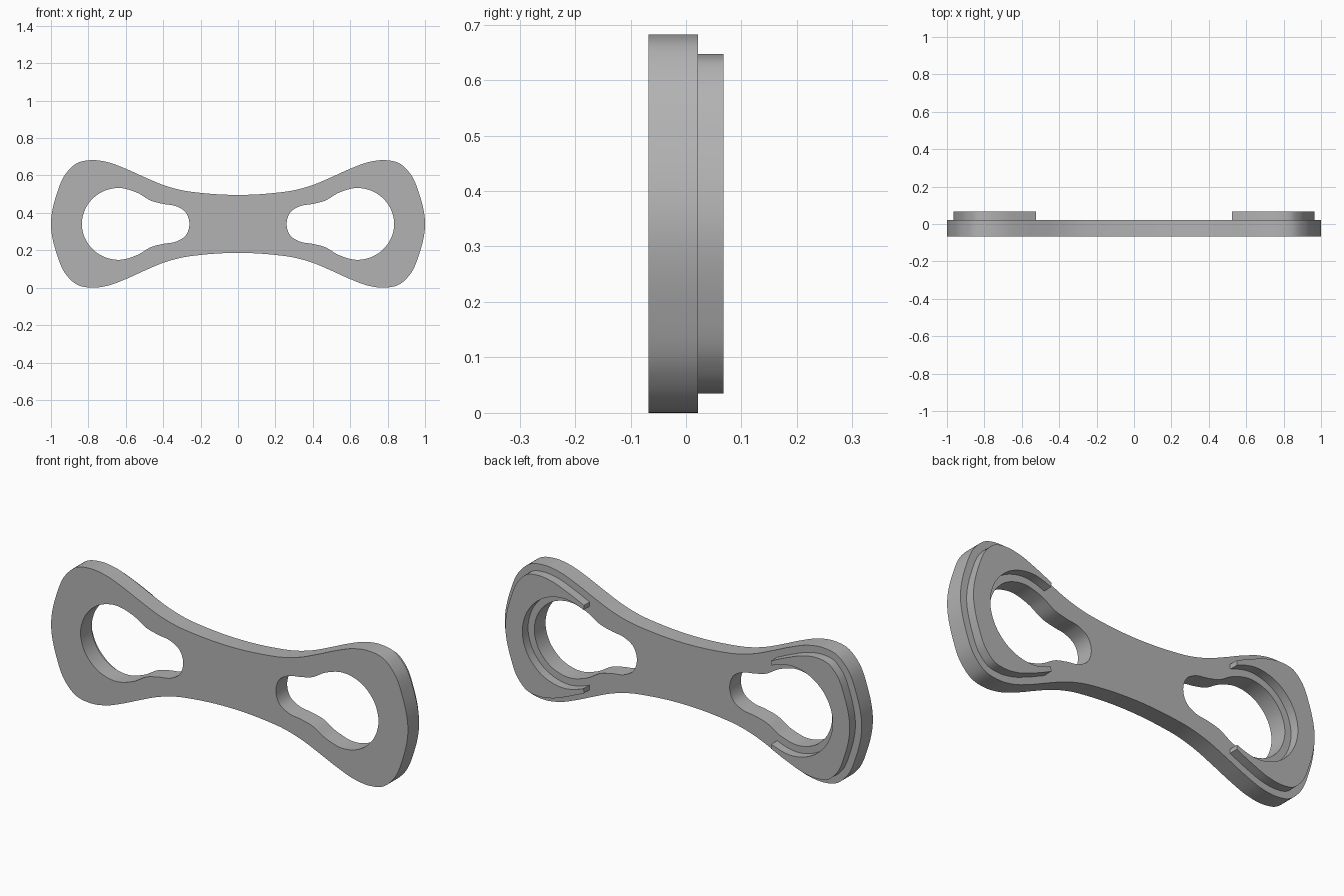
import bpy
from math import pi
from mathutils import Vector, Matrix
from mathutils.geometry import interpolate_bezier

cube = bpy.data.objects.get("Cube")
if cube:
    bpy.data.objects.remove(cube)

MID = 0.341          # height of the centre line
MARGIN = 0.035       # ledge left around each raised pad
PAD_START = 0.52     # where the pad arms end

grey = bpy.data.materials.new("plain_grey")
grey.use_nodes = True
grey.diffuse_color = (0.45, 0.45, 0.45, 1)
grey.node_tree.nodes["Principled BSDF"].inputs["Base Color"].default_value = grey.diffuse_color


def smooth_loop(points, steps=10):
    """Closed smooth curve through the points."""
    pts = [Vector(p) for p in points]
    n = len(pts)
    tangents = []
    for i in range(n):
        a, b = pts[i] - pts[i - 1], pts[(i + 1) % n] - pts[i]
        tangents.append((a / a.length * b.length + b / b.length * a.length) / (a.length + b.length))
    out = []
    for i in range(n):
        p, q = pts[i], pts[(i + 1) % n]
        d = (q - p).length / 3
        seg = interpolate_bezier(p, p + tangents[i] * d, q - tangents[(i + 1) % n] * d, q, steps + 1)
        out += [s.to_2d() for s in seg[:-1]]
    return out


def offset(loop, d):
    """Move a clockwise loop sideways; positive goes inward."""
    out = []
    for i, p in enumerate(loop):
        t = (loop[(i + 1) % len(loop)] - loop[i - 1]).normalized()
        out.append(p + Vector((t.y, -t.x)) * d)
    return out


def flip(points, sx, sz):
    return [(x * sx, z * sz) for x, z in points]


def slab(name, loops, y0, y1):
    """Extruded flat shape with holes, standing in the xz plane."""
    curve = bpy.data.curves.new(name + "_profile", "CURVE")
    curve.dimensions, curve.fill_mode = "2D", "BOTH"
    curve.extrude = (y1 - y0) / 2
    for loop in loops:
        sp = curve.splines.new("POLY")
        sp.points.add(len(loop) - 1)
        for pt, p in zip(sp.points, loop):
            pt.co = (p[0], p[1], 0, 1)
        sp.use_cyclic_u = True
    helper = bpy.data.objects.new(name + "_helper", curve)
    bpy.context.collection.objects.link(helper)
    bpy.context.view_layer.update()
    deps = bpy.context.evaluated_depsgraph_get()
    mesh = bpy.data.meshes.new_from_object(helper.evaluated_get(deps))
    bpy.data.objects.remove(helper)
    mesh.transform(Matrix.Translation((0, (y0 + y1) / 2, MID)) @ Matrix.Rotation(pi / 2, 4, "X"))
    mesh.materials.clear()
    mesh.materials.append(grey)
    obj = bpy.data.objects.new(name, mesh)
    bpy.context.collection.objects.link(obj)
    bpy.ops.object.select_all(action="DESELECT")
    obj.select_set(True)
    bpy.context.view_layer.objects.active = obj
    bpy.ops.object.shade_smooth_by_angle(angle=pi / 6)


# Upper right quarter of the outline, then all round clockwise
quarter = [(0.2, 0.166), (0.3, 0.18), (0.4, 0.208), (0.5, 0.25), (0.6, 0.295), (0.7, 0.331),
           (0.78, 0.341), (0.86, 0.325), (0.92, 0.27), (0.97, 0.158)]
right_side = quarter + [(1, 0)] + flip(quarter[::-1], 1, -1)
outline = smooth_loop(right_side + flip(right_side[::-1], -1, 1))

# Keyhole opening, clockwise from its narrow end
upper = [(0.28, 0.062), (0.33, 0.094), (0.4, 0.107), (0.46, 0.122), (0.54, 0.167),
         (0.64, 0.192), (0.74, 0.164), (0.81, 0.092)]
hole = smooth_loop([(0.26, 0)] + upper + [(0.835, 0)] + flip(upper[::-1], 1, -1))

slab("main_plate", [outline, hole, flip(hole, -1, 1)], -0.068, 0.022)

# Raised C-shaped pads on the back
outer_edge = [p for p in offset(outline, MARGIN) if p.x > PAD_START]
inner_edge = [p for p in offset(hole, -MARGIN) if p.x > PAD_START]
pad = outer_edge + inner_edge[::-1]
slab("left_back_pad", [pad], 0.022, 0.068)
slab("right_back_pad", [flip(pad, -1, 1)], 0.022, 0.068)
